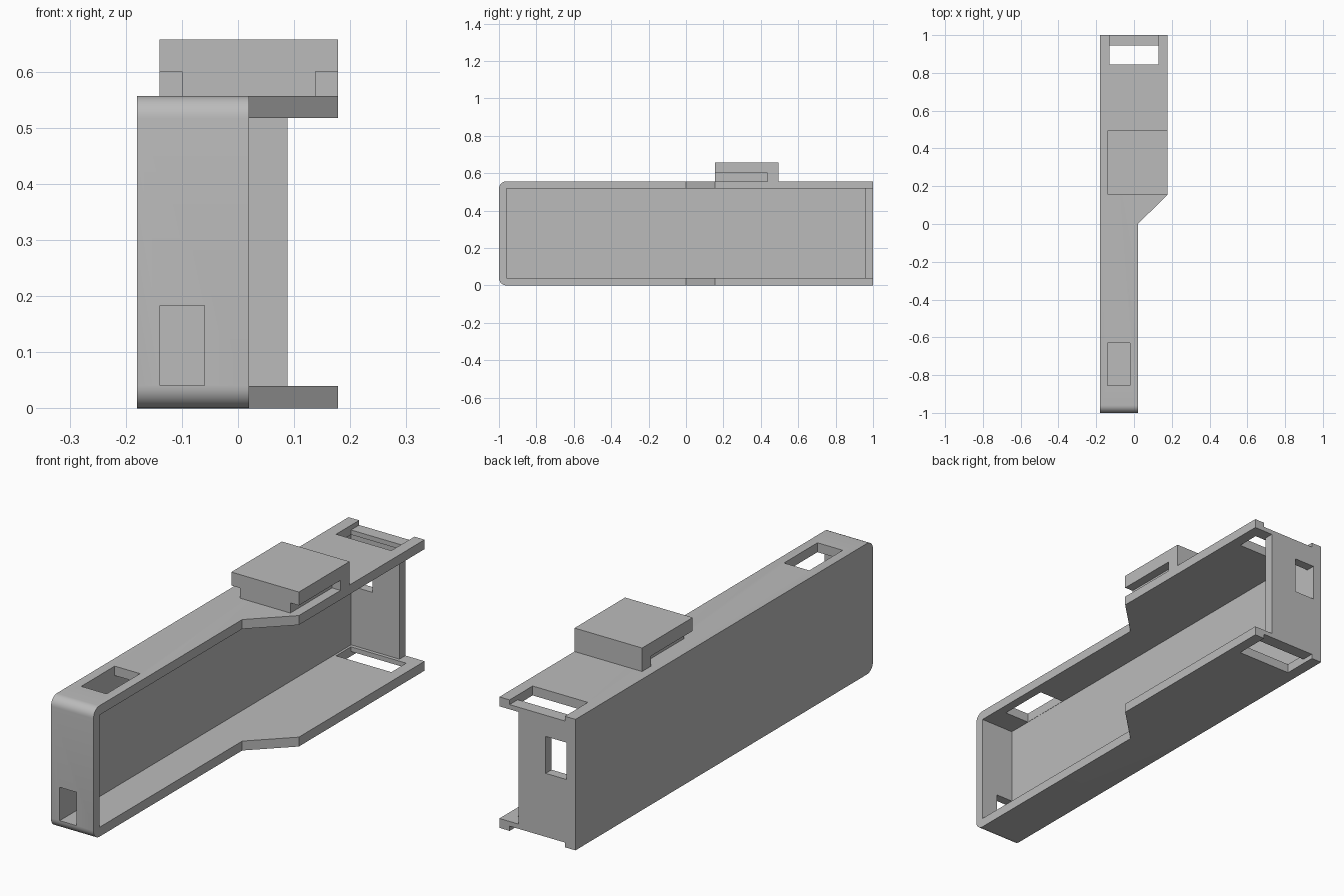
import bpy, bmesh, math

cube = bpy.data.objects.get("Cube")
if cube:
    bpy.data.objects.remove(cube, do_unlink=True)

H, T = 0.557, 0.04          # case height, wall thickness
L, R = -0.18, 0.178         # left and right limits in x

grey = bpy.data.materials.new("matte_grey")
grey.use_nodes = True
colour = (0.5, 0.5, 0.5, 1)
grey.diffuse_color = colour
grey.node_tree.nodes["Principled BSDF"].inputs["Base Color"].default_value = colour


def prism(name, outline, z0, z1, round_front=0):
    """Extrude an x-y outline between two heights, rounding the front edges if asked."""
    bm = bmesh.new()
    base = bm.faces.new([bm.verts.new((x, y, z0)) for x, y in outline])
    top = bmesh.ops.extrude_face_region(bm, geom=[base])["geom"]
    for v in top:
        if isinstance(v, bmesh.types.BMVert):
            v.co.z = z1
    bmesh.ops.recalc_face_normals(bm, faces=bm.faces)
    if round_front:
        edges = [e for e in bm.edges
                 if all(v.co.y < -0.99 for v in e.verts)
                 and abs(e.verts[0].co.z - e.verts[1].co.z) < 0.001]
        bmesh.ops.bevel(bm, geom=edges, offset=round_front, segments=8,
                        profile=0.5, affect="EDGES")
    mesh = bpy.data.meshes.new(name)
    bm.to_mesh(mesh)
    bm.free()
    mesh.materials.append(grey)
    obj = bpy.data.objects.new(name, mesh)
    bpy.context.collection.objects.link(obj)
    return obj


def box(name, x0, x1, y0, y1, z0, z1):
    return prism(name, [(x0, y0), (x1, y0), (x1, y1), (x0, y1)], z0, z1)


def cut(target, cutter):
    """Subtract a cutter from the target and discard it."""
    cutter.hide_render = True
    mod = target.modifiers.new("cut", "BOOLEAN")
    mod.operation = "DIFFERENCE"
    mod.solver = "EXACT"
    mod.object = cutter
    bpy.context.view_layer.objects.active = target
    bpy.ops.object.modifier_apply(modifier=mod.name)
    bpy.data.objects.remove(cutter, do_unlink=True)


# Case: narrow at the front, flaring to a wide rear
case = prism("case", [(L, -1), (0.02, -1), (0.02, 0), (R, 0.155), (R, 1), (L, 1)],
             0, H, round_front=T)

# Open side, leaving a shorter rear wall
cut(case, prism("cavity", [(L + T, -0.96), (1, -0.96), (1, 1.1), (0.088, 1.1),
                           (0.088, 0.96), (L + T, 0.96)], T, H - T))

# Windows in the front wall, top and rear wall
cut(case, box("front_window", -0.139, -0.06, -1.1, -0.93, 0.041, 0.183))
cut(case, box("top_window", -0.139, -0.02, -0.855, -0.63, 0.4, 0.7))
cut(case, box("rear_window", -0.139, -0.04, 0.9, 1.1, 0.29, 0.447))

# Strap slots and their recessed bars, top and bottom
cut(case, box("strap_slots", -0.13, 0.13, 0.845, 0.945, -0.1, 0.7))
for z0, z1 in ((H - T / 2, 0.7), (-0.1, T / 2)):
    cut(case, box("bar_recess", -0.13, 0.13, 0.9, 1.1, z0, z1))

# Mounting shoe: block with a side groove on each side, closed at the rear
shoe = box("mounting_shoe", -0.14, R, 0.155, 0.495, H - 0.01, 0.657)
for x0, x1 in ((-0.3, -0.1), (0.138, 0.3)):
    cut(shoe, box("side_groove", x0, x1, 0.1, 0.435, 0.5, 0.6))

for obj in (case, shoe):
    bpy.ops.object.select_all(action="DESELECT")
    obj.select_set(True)
    bpy.context.view_layer.objects.active = obj
    bpy.ops.object.shade_smooth_by_angle(angle=math.radians(30))
